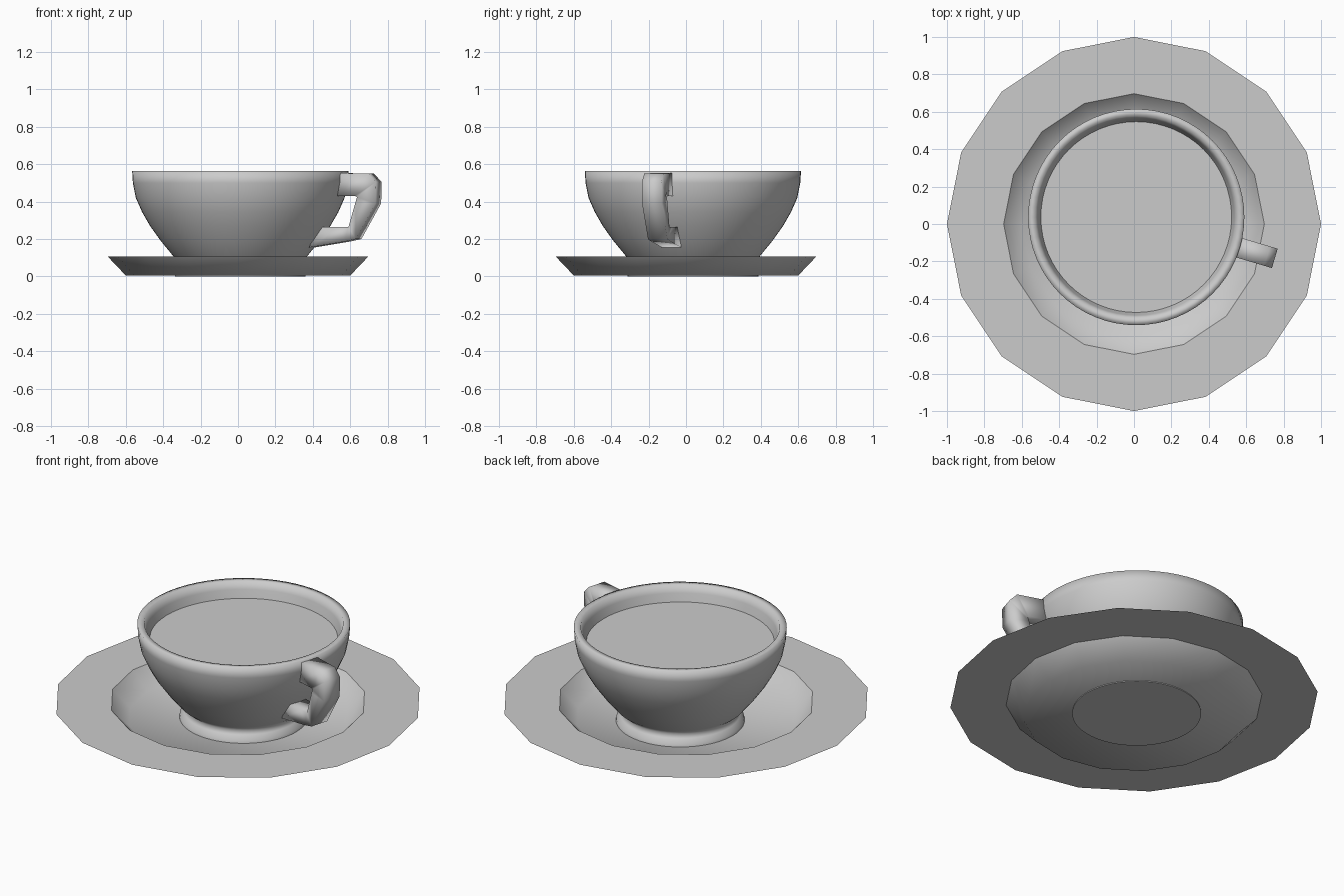
import bpy, bmesh
from math import cos, sin, tau, radians
from mathutils import Vector

if "Cube" in bpy.data.objects:
    bpy.data.objects.remove(bpy.data.objects["Cube"], do_unlink=True)

GREY = (0.6, 0.6, 0.6, 1)
china = bpy.data.materials.new("pale grey china")
china.use_nodes = True
china.diffuse_color = GREY
china.node_tree.nodes["Principled BSDF"].inputs["Base Color"].default_value = GREY

CUP = Vector((0.012, 0.037, 0))


def finish(bm, name, location=(0, 0, 0), turn=0, smooth=True):
    for face in bm.faces:
        face.smooth = smooth
    mesh = bpy.data.meshes.new(name)
    bm.to_mesh(mesh)
    bm.free()
    mesh.materials.append(china)
    obj = bpy.data.objects.new(name, mesh)
    obj.location = location
    obj.rotation_euler.z = turn
    bpy.context.collection.objects.link(obj)
    return obj


def lathe(profile, sides):
    """Revolve (radius, height) points; radius zero closes to a point."""
    bm = bmesh.new()
    rings = []
    for r, z in profile:
        if r == 0:
            rings.append([bm.verts.new((0, 0, z))] * sides)
        else:
            rings.append([bm.verts.new((r * cos(tau * i / sides), r * sin(tau * i / sides), z))
                          for i in range(sides)])
    for a, b in zip(rings, rings[1:]):
        for i in range(sides):
            j = (i + 1) % sides
            corners = dict.fromkeys((a[i], a[j], b[j], b[i]))
            bm.faces.new(list(corners))
    return bm


# Saucer: thin sheet with a smooth well and a flat faceted rim
SIDES = 16
saucer = lathe([(0, 0.005), (0.6, 0.005), (0.697, 0.107), (1, 0.107)], SIDES)
bmesh.ops.reverse_faces(saucer, faces=[f for f in saucer.faces if f.normal.z < 0])
for edge in saucer.edges:
    if all(abs(v.co.xy.length - 0.697) < 0.01 for v in edge.verts):
        edge.smooth = False
finish(saucer, "saucer")

# Cup: flared foot, rounded bowl, rim and inner wall
cup = lathe([(0.35, 0), (0.347, 0.02), (0.325, 0.045), (0.308, 0.065), (0.355, 0.105),
             (0.425, 0.19), (0.482, 0.27), (0.525, 0.345), (0.558, 0.42), (0.574, 0.5),
             (0.578, 0.563), (0.54, 0.563), (0.525, 0.52), (0.508, 0.46)], 64)
bmesh.ops.recalc_face_normals(cup, faces=cup.faces)
finish(cup, "cup", CUP)

# Flat discs: underside of the foot and the drink surface
for name, radius, height, flip in (("foot_base", 0.35, 0, True), ("drink", 0.51, 0.473, False)):
    disc = bmesh.new()
    bmesh.ops.create_circle(disc, cap_ends=True, segments=64, radius=radius)
    bmesh.ops.translate(disc, verts=disc.verts, vec=(0, 0, height))
    disc.normal_update()
    bmesh.ops.reverse_faces(disc, faces=[f for f in disc.faces if (f.normal.z > 0) == flip])
    finish(disc, name, CUP, smooth=False)

# Handle: rectangular bar swept through outer and inner outline points
outer = [(0.54, 0.553), (0.73, 0.55), (0.773, 0.505), (0.77, 0.39),
         (0.66, 0.2), (0.6, 0.187), (0.4, 0.155)]
inner = [(0.55, 0.43), (0.655, 0.43), (0.668, 0.425), (0.66, 0.4),
         (0.62, 0.265), (0.57, 0.265), (0.45, 0.265)]
HALF = 0.054
bar = bmesh.new()
sections = [[bar.verts.new((x, y, z)) for (x, z), y in
             ((o, -HALF), (o, HALF), (i, HALF), (i, -HALF))]
            for o, i in zip(outer, inner)]
for a, b in zip(sections, sections[1:]):
    for k in range(4):
        n = (k + 1) % 4
        bar.faces.new((a[k], a[n], b[n], b[k]))
for end in (sections[0], sections[-1]):
    bar.faces.new(end)
bmesh.ops.recalc_face_normals(bar, faces=bar.faces)
finish(bar, "handle", CUP, turn=radians(-16.6))
